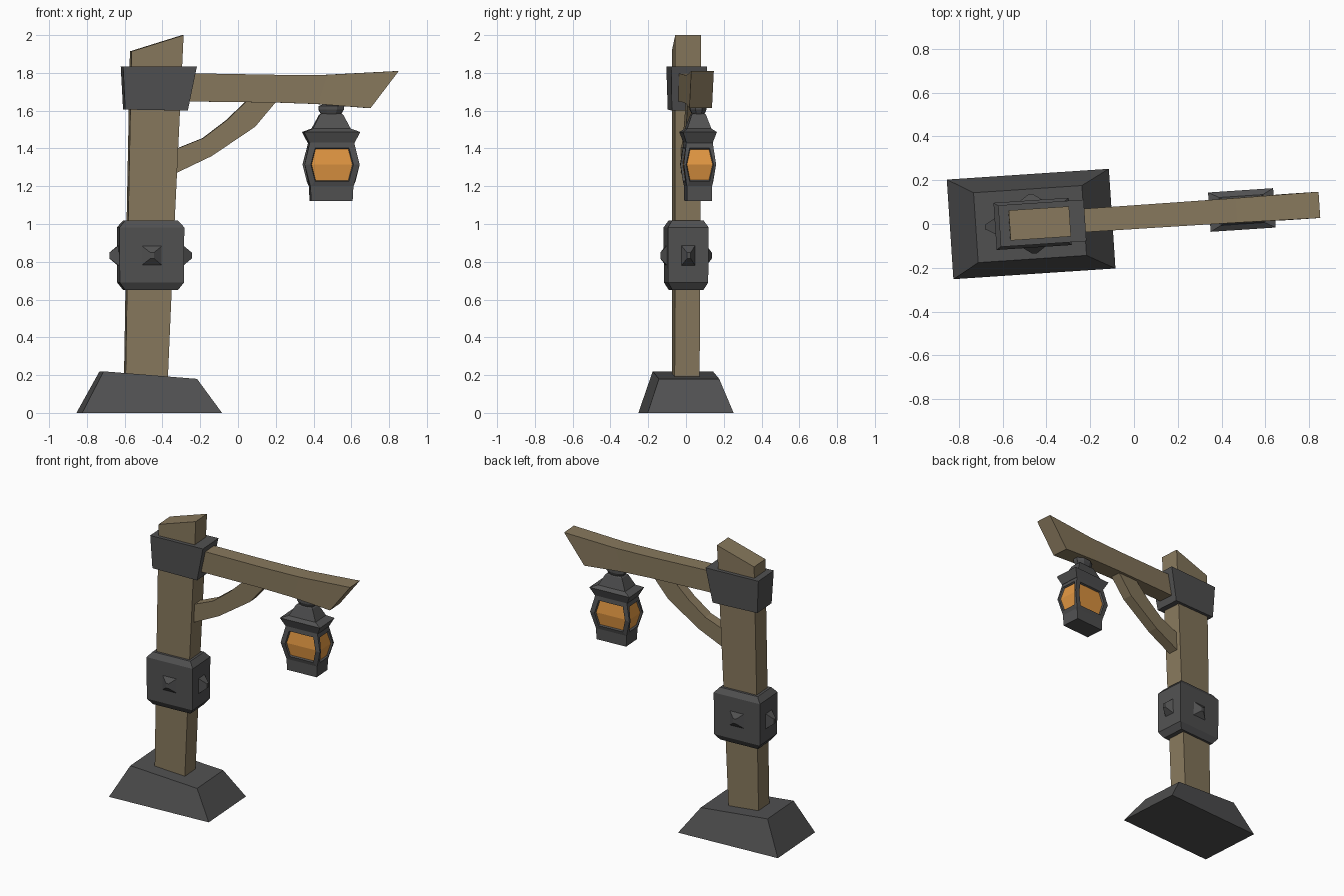
import bpy, bmesh, math
from mathutils import Matrix, Vector

if "Cube" in bpy.data.objects:
    bpy.data.objects.remove(bpy.data.objects["Cube"])

# whole lamp post is turned slightly about the post axis
PIVOT = Vector((-0.47, 0, 0))
TURN = (Matrix.Translation(PIVOT) @ Matrix.Rotation(math.radians(3.8), 4, 'Z')
        @ Matrix.Translation(-PIVOT))


def material(name, rgb):
    m = bpy.data.materials.new(name)
    m.diffuse_color = (*rgb, 1)
    m.use_nodes = True
    m.node_tree.nodes["Principled BSDF"].inputs["Base Color"].default_value = m.diffuse_color
    return m


WOOD = material("wood", (0.245, 0.190, 0.110))
METAL = material("dark metal", (0.082, 0.082, 0.083))
GLOW = material("amber glass", (0.76, 0.31, 0.055))


def loft(bm, rings):
    """Skin a closed solid through rings with equal vertex counts."""
    vs = [[bm.verts.new(p) for p in r] for r in rings]
    n = len(vs[0])
    for a, b in zip(vs, vs[1:]):
        for i in range(n):
            j = (i + 1) % n
            bm.faces.new((a[i], a[j], b[j], b[i]))
    bm.faces.new(vs[0][::-1])
    bm.faces.new(vs[-1])


def finish(name, bm, *mats):
    bmesh.ops.recalc_face_normals(bm, faces=bm.faces)
    bm.transform(TURN)
    me = bpy.data.meshes.new(name)
    bm.to_mesh(me)
    bm.free()
    for m in mats:
        me.materials.append(m)
    ob = bpy.data.objects.new(name, me)
    bpy.context.collection.objects.link(ob)
    return ob


def rect(cx, hx, hy, z, slope=0):
    """Horizontal rectangle; slope raises its right side."""
    return [(cx + sx * hx, sy * hy, z + sx * slope)
            for sx, sy in ((-1, -1), (1, -1), (1, 1), (-1, 1))]


def slab(stations):
    """Cross sections of a beam: lower point, upper point, half width."""
    return [[(lx, -w, lz), (lx, w, lz), (ux, w, uz), (ux, -w, uz)]
            for (lx, lz), (ux, uz), w in stations]


def part(name, rings, mat):
    bm = bmesh.new()
    loft(bm, rings)
    return finish(name, bm, mat)


# foot, post and top collar
part("foot", [rect(-0.47, 0.371, 0.228, 0), rect(-0.475, 0.248, 0.16, 0.2, -0.02)], METAL)
part("post", [rect(-0.49, 0.111, 0.066, 0.1), rect(-0.463, 0.123, 0.067, 1.0),
              rect(-0.43, 0.138, 0.069, 1.957, 0.043)], WOOD)
part("top_collar", [rect(-0.437, 0.166, 0.088, 1.603, -0.003),
                    rect(-0.419, 0.196, 0.095, 1.835)], METAL)

# arm with slanted end
part("arm", slab([((-0.38, 1.65), (-0.38, 1.80), 0.053),
                  ((0.2, 1.643), (0.2, 1.79), 0.055),
                  ((0.42, 1.635), (0.47, 1.79), 0.056),
                  ((0.70, 1.613), (0.85, 1.81), 0.06)]), WOOD)

# curved brace
part("brace", slab([((-0.36, 1.255), (-0.36, 1.385), 0.036),
                    ((-0.14, 1.36), (-0.185, 1.455), 0.036),
                    ((0.09, 1.515), (-0.06, 1.55), 0.036),
                    ((0.22, 1.67), (0.065, 1.67), 0.036)]), WOOD)

# middle band with a stud on every side
part("middle_band", [rect(-0.463, 0.14, 0.082, 0.65), rect(-0.463, 0.17, 0.106, 0.69),
                     rect(-0.463, 0.172, 0.108, 0.982), rect(-0.463, 0.14, 0.084, 1.018)], METAL)
bm = bmesh.new()
for k in range(4):
    ang = k * math.pi / 2
    side = k % 2 == 1                      # studs on the narrow sides
    start, tip = (0.165, 0.218) if side else (0.10, 0.136)
    hw = 0.04 if side else 0.062
    c, s = math.cos(ang), math.sin(ang)
    rings = []
    for d, w, h in ((start, hw, 0.058), (tip, 0.01, 0.016)):
        rings.append([(-0.463 + a * w * c + d * s, a * w * s - d * c, 0.833 + b * h)
                      for a, b in ((-1, -1), (1, -1), (1, 1), (-1, 1))])
    loft(bm, rings)
finish("band_studs", bm, METAL)

# lantern: knob, roof, body
LX = 0.495
part("lantern_knob", [[(LX + rx * math.cos(i * math.pi / 4 + math.pi / 8),
                        ry * math.sin(i * math.pi / 4 + math.pi / 8), z) for i in range(8)]
                      for rx, ry, z in ((0.05, 0.03, 1.57), (0.072, 0.046, 1.605),
                                        (0.072, 0.046, 1.624), (0.05, 0.032, 1.632),
                                        (0.05, 0.032, 1.66))], METAL)
part("lantern_roof", [rect(LX, 0.12, 0.07, 1.43), rect(LX, 0.149, 0.09, 1.487),
                      rect(LX, 0.100, 0.064, 1.505), rect(LX, 0.062, 0.038, 1.578),
                      rect(LX, 0.052, 0.03, 1.585)], METAL)

bm = bmesh.new()
levels = ((1.2, 0.114, 0.067), (1.315, 0.146, 0.086), (1.437, 0.116, 0.069))
loft(bm, [rect(LX, 0.110, 0.066, 1.123)] + [rect(LX, hx, hy, z) for z, hx, hy in levels])
bmesh.ops.recalc_face_normals(bm, faces=bm.faces)
sides = []
for axis, sign in ((1, -1), (1, 1), (0, -1), (0, 1)):
    sides.append((axis, sign, [f for f in bm.faces
                               if f.normal[axis] * sign > 0.5 and f.calc_center_median().z > 1.2
                               and abs(f.normal.z) < 0.8]))
for axis, sign, faces in sides:
    # frame around a six-sided window, then recess the glass
    bmesh.ops.inset_region(bm, faces=faces, thickness=0.015)
    mid_w, end_w = (0.113, 0.09) if axis == 1 else (0.073, 0.053)
    mid_d, end_d = (0.086, 0.0745) if axis == 1 else (0.146, 0.126)
    for v in {v for f in faces for v in f.verts}:
        other = 1 - axis
        off = (LX, 0)
        mid = abs(v.co.z - 1.315) < 0.04
        u = 1 if v.co[other] > off[other] else -1
        z = 1.315 if mid else (1.402 if v.co.z > 1.315 else 1.226)
        v.co[other] = off[other] + u * (mid_w if mid else end_w)
        v.co[axis] = off[axis] + sign * (mid_d if mid else end_d)
        v.co.z = z
    bm.normal_update()
    bmesh.ops.inset_region(bm, faces=faces, thickness=0.005, depth=-0.012)
    for f in faces:
        f.material_index = 1
finish("lantern_body", bm, METAL, GLOW)
